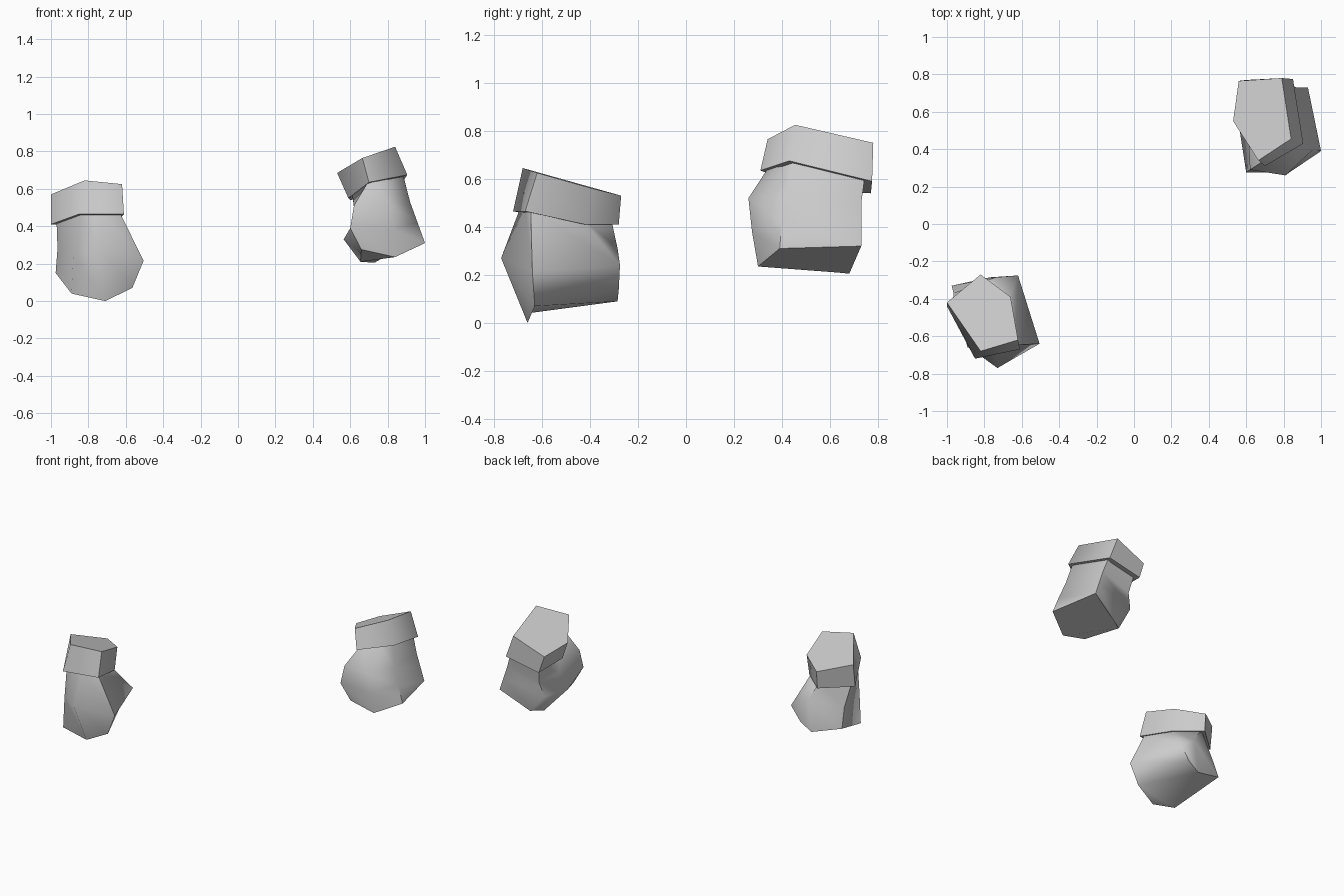
import bpy
import bmesh
import math
from mathutils import Vector

default_cube = bpy.data.objects.get("Cube")
if default_cube:
    bpy.data.objects.remove(default_cube, do_unlink=True)


def make_material(name, colour):
    material = bpy.data.materials.new(name)
    material.use_nodes = True
    material.diffuse_color = colour
    material.node_tree.nodes["Principled BSDF"].inputs["Base Color"].default_value = colour
    return material


plain_grey = make_material("plain grey", (0.6, 0.6, 0.6, 1))


def loft(name, rings, smooth_angle):
    """Skin a stack of equal rings, close both ends and shade the result."""
    bm = bmesh.new()
    loops = [[bm.verts.new(point) for point in ring] for ring in rings]
    count = len(loops[0])
    for upper, lower in zip(loops, loops[1:]):
        for i in range(count):
            j = (i + 1) % count
            bm.faces.new((upper[i], upper[j], lower[j], lower[i]))
    bm.faces.new(loops[0])
    bm.faces.new(reversed(loops[-1]))
    bmesh.ops.recalc_face_normals(bm, faces=bm.faces)
    mesh = bpy.data.meshes.new(name)
    bm.to_mesh(mesh)
    bm.free()
    mesh.materials.append(plain_grey)
    obj = bpy.data.objects.new(name, mesh)
    bpy.context.collection.objects.link(obj)
    bpy.ops.object.select_all(action="DESELECT")
    obj.select_set(True)
    bpy.context.view_layer.objects.active = obj
    bpy.ops.object.shade_smooth_by_angle(angle=math.radians(smooth_angle))
    return obj


def neck_ring(cuff_ring, inset, lift):
    """Shrink the cuff's lower edge and split its second side for the body."""
    points = [Vector(p) for p in cuff_ring]
    centre = sum(points, Vector()) / len(points)
    rise = Vector((0, 0, lift))
    points = [centre + (p - centre) * inset + rise for p in points]
    points.insert(2, (points[1] + points[2]) / 2)
    return points


def build_boot(side, cuff_top, cuff_bottom, body_rings):
    loft(side + "_cuff", [cuff_top, cuff_bottom], 75)
    neck = neck_ring(cuff_bottom, 0.86, 0.02)
    loft(side + "_boot_body", [neck] + body_rings, 62)


# Right boot: cuff edges, then the widest ring and the sole
build_boot(
    "right",
    [(-1, -.42, .57), (-.82, -.68, .645), (-.62, -.62, .625),
     (-.66, -.39, .56), (-.82, -.27, .53)],
    [(-1, -.44, .41), (-.85, -.72, .465), (-.61, -.67, .465),
     (-.66, -.42, .41), (-.82, -.28, .41)],
    [[(-.965, -.37, .28), (-.88, -.66, .25), (-.73, -.77, .27),
      (-.505, -.64, .215), (-.62, -.275, .24), (-.74, -.285, .31)],
     [(-.975, -.33, .15), (-.89, -.66, .04), (-.71, -.66, 0),
      (-.565, -.63, .07), (-.69, -.28, .14), (-.77, -.285, .09)]],
)

# Left boot: cuff edges, then the instep, the widest ring and the sole
build_boot(
    "left",
    [(.53, .55, .685), (.665, .34, .765), (.84, .455, .825),
     (.79, .78, .75), (.56, .765, .66)],
    [(.59, .52, .55), (.7, .31, .635), (.905, .43, .675),
     (.85, .775, .59), (.6, .77, .54)],
    [[(.63, .5, .43), (.62, .29, .51), (.81, .26, .52),
      (.92, .42, .53), (.87, .73, .5), (.64, .71, .44)],
     [(.565, .5, .33), (.6, .275, .39), (.83, .275, .38),
      (.96, .4, .42), (.9, .73, .41), (.61, .69, .34)],
     [(.655, .63, .21), (.66, .3, .275), (.84, .3, .235),
      (1, .39, .31), (.93, .73, .32), (.73, .68, .205)]],
)
